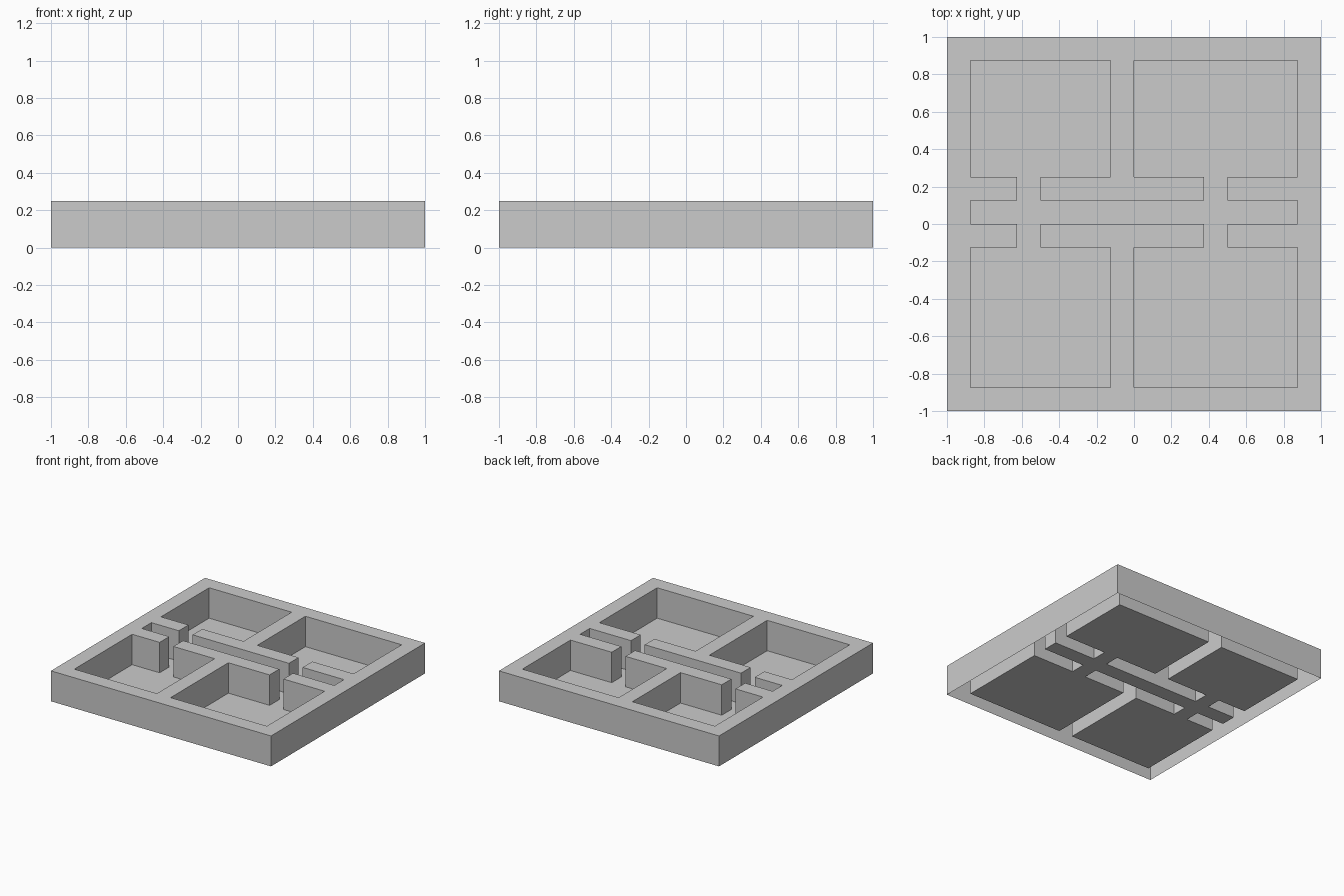
import bpy, bmesh

if "Cube" in bpy.data.objects:
    bpy.data.objects.remove(bpy.data.objects["Cube"])

HEIGHT = 0.25

# Grid lines of the floor plan
XS = [-1, -.875, -.625, -.5, -.125, 0, .375, .5, .875, 1]
YS = [-1, -.875, -.125, 0, .125, .25, .875, 1]

# Open areas as (x0, x1, y0, y1)
OPEN = [(-.875, .875, 0, .125)]                             # corridor
for y0, y1, d0, d1 in ((.25, .875, .125, .25), (-.875, -.125, -.125, 0)):
    OPEN += [(-.875, -.125, y0, y1), (0, .875, y0, y1)]     # rooms
    OPEN += [(-.625, -.5, d0, d1), (.375, .5, d0, d1)]      # doorways


def is_open(x, y):
    return any(a < x < b and c < y < d for a, b, c, d in OPEN)


def plan_sheet(want_open, z):
    """Flat sheet of the plan cells that are open (or walled)."""
    bm = bmesh.new()
    for x0, x1 in zip(XS, XS[1:]):
        for y0, y1 in zip(YS, YS[1:]):
            if is_open((x0 + x1) / 2, (y0 + y1) / 2) == want_open:
                corners = ((x0, y0), (x1, y0), (x1, y1), (x0, y1))
                bm.faces.new([bm.verts.new((x, y, z)) for x, y in corners])
    bmesh.ops.remove_doubles(bm, verts=bm.verts[:], dist=1e-4)
    return bm


def finish(bm, name):
    mesh = bpy.data.meshes.new(name)
    bm.to_mesh(mesh)
    bm.free()
    obj = bpy.data.objects.new(name, mesh)
    bpy.context.collection.objects.link(obj)
    return obj


# Floor of the rooms, corridor and doorways
finish(plan_sheet(True, 0), "floor")

# Hollow walls, open underneath: top sheet with its borders drawn down
bm = plan_sheet(False, HEIGHT)
border = [e for e in bm.edges if e.is_boundary]
new = bmesh.ops.extrude_edge_only(bm, edges=border)["geom"]
drop = [v for v in new if isinstance(v, bmesh.types.BMVert)]
bmesh.ops.translate(bm, verts=drop, vec=(0, 0, -HEIGHT))
bmesh.ops.recalc_face_normals(bm, faces=bm.faces[:])
bm.normal_update()
if sum(f.normal.z for f in bm.faces) < 0:
    bmesh.ops.reverse_faces(bm, faces=bm.faces[:])
finish(bm, "walls")
